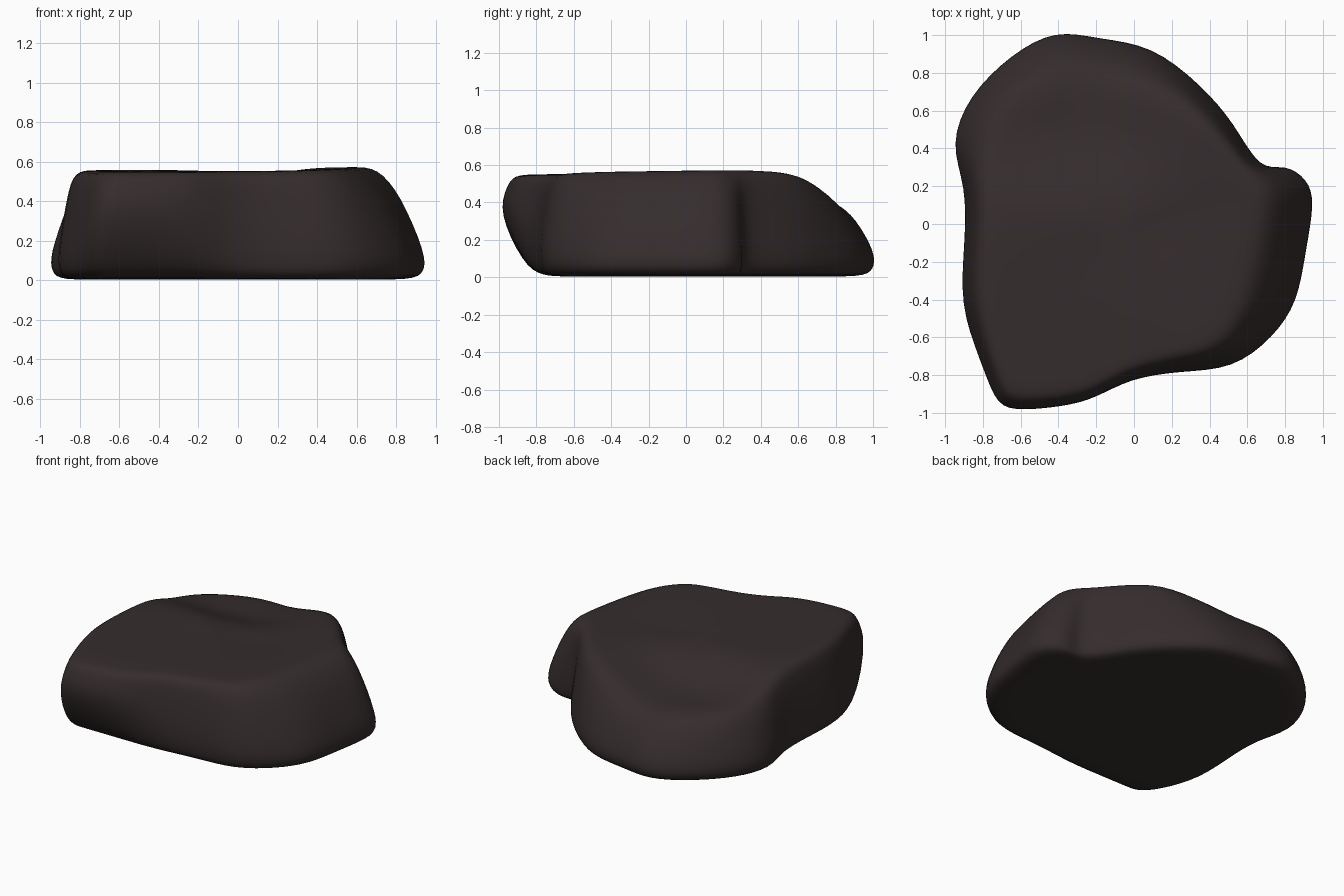
import bpy, bmesh, math
from mathutils import Vector

if "Cube" in bpy.data.objects:
    bpy.data.objects.remove(bpy.data.objects["Cube"])

# Each row: widest outline x, y, then the top shoulder x, y (counter-clockwise)
ROWS = [
    (0.94, 0.10, 0.70, 0.08), (0.90, 0.23, 0.70, 0.17), (0.79, 0.305, 0.65, 0.25),
    (0.66, 0.31, 0.58, 0.33), (0.52, 0.53, 0.47, 0.46), (0.34, 0.73, 0.30, 0.63),
    (0.09, 0.92, 0.06, 0.74), (-0.18, 0.97, -0.16, 0.79), (-0.41, 1.00, -0.37, 0.81),
    (-0.64, 0.88, -0.57, 0.74), (-0.85, 0.67, -0.74, 0.59), (-0.945, 0.42, -0.80, 0.38),
    (-0.89, 0.19, -0.81, 0.16), (-0.89, -0.10, -0.82, -0.10), (-0.90, -0.42, -0.83, -0.42),
    (-0.81, -0.70, -0.77, -0.68), (-0.73, -0.92, -0.69, -0.86), (-0.63, -0.99, -0.60, -0.92),
    (-0.38, -0.97, -0.38, -0.91), (-0.20, -0.92, -0.21, -0.87), (-0.01, -0.82, -0.02, -0.78),
    (0.24, -0.775, 0.21, -0.72), (0.51, -0.745, 0.44, -0.66), (0.72, -0.59, 0.56, -0.50),
    (0.85, -0.40, 0.62, -0.33), (0.90, -0.15, 0.67, -0.11),
]
CENTRE = Vector((-0.12, -0.08))


def smooth(a, b, v):
    t = max(0.0, min(1.0, (v - a) / (b - a)))
    return t * t * (3 - 2 * t)


def top_height(x, y):
    """Nearly flat top falling to a lower shelf over the back lobe."""
    z = 0.56 + 0.012 * y + 0.012 * smooth(0.2, 0.6, x)
    shelf = 1 - smooth(-0.2, 0.35, x)
    z -= 0.14 * smooth(0.05, 0.5, y) * shelf
    z -= 0.03 * smooth(0.6, 0.8, y)
    z -= 0.025 * math.exp(-((x - 0.1) ** 2 + y ** 2) / 0.06)
    z -= 0.02 * math.exp(-((x + 0.4) ** 2 + (y - 0.45) ** 2) / 0.03)
    return z


def clamp_front(p, limit):
    """Undercut the front lobe by cutting it off at a straight line."""
    return Vector((p.x, max(p.y, limit)))


def sharpen(points, amount=0.4):
    """Push corners out, because the subdivision pulls them in."""
    n = len(points)
    return [p + (p - (points[i - 1] + points[(i + 1) % n]) / 2) * amount
            for i, p in enumerate(points)]


def make_rings():
    wide = sharpen([Vector(r[:2]) for r in ROWS], 0.33)
    tops = sharpen([Vector(r[2:]) for r in ROWS], 0.3)
    rings = [[] for _ in range(10)]
    for w, t in zip(wide, tops):
        front = smooth(-0.7, -0.92, w.y)
        zt = top_height(t.x, t.y)
        foot = clamp_front(w.lerp(CENTRE, 0.05), -0.77)
        low = clamp_front(w * 1.005, -0.87)
        mid_z = 0.13 + 0.22 * front
        upper = w.lerp(t, 0.5)
        points = [
            (foot.lerp(CENTRE, 0.3), 0.008), (foot, 0.0),
            (low, 0.04 + 0.03 * front), (w * 1.015, mid_z),
            (upper, mid_z + (zt - mid_z) * 0.7), (t, zt - 0.002),
        ]
        for k in (0.14, 0.32, 0.5, 0.72):
            p = t.lerp(CENTRE, k)
            points.append((p, top_height(p.x, p.y)))
        for ring, (p, z) in zip(rings, points):
            ring.append((p.x, p.y, z))
    return rings


# Rock body: loft the rings and cap both ends with a fan
bm = bmesh.new()
loops = [[bm.verts.new(p) for p in ring] for ring in make_rings()]
n = len(ROWS)
for a, b in zip(loops, loops[1:]):
    for i in range(n):
        j = (i + 1) % n
        bm.faces.new((a[i], a[j], b[j], b[i]))
under = bm.verts.new((CENTRE.x, CENTRE.y, 0.008))
crown = bm.verts.new((CENTRE.x, CENTRE.y, top_height(*CENTRE)))
for i in range(n):
    j = (i + 1) % n
    bm.faces.new((under, loops[0][j], loops[0][i]))
    bm.faces.new((crown, loops[-1][i], loops[-1][j]))
bmesh.ops.recalc_face_normals(bm, faces=bm.faces[:])
for f in bm.faces:
    f.smooth = True

mesh = bpy.data.meshes.new("rock")
bm.to_mesh(mesh)
bm.free()
rock = bpy.data.objects.new("rock", mesh)
bpy.context.collection.objects.link(rock)

# Rounded, weathered surface
sub = rock.modifiers.new("round", 'SUBSURF')
sub.levels = sub.render_levels = 2

stone = bpy.data.materials.new("dark brown stone")
stone.diffuse_color = (0.036, 0.026, 0.026, 1)
stone.use_nodes = True
stone.node_tree.nodes["Principled BSDF"].inputs["Base Color"].default_value = stone.diffuse_color
mesh.materials.append(stone)
